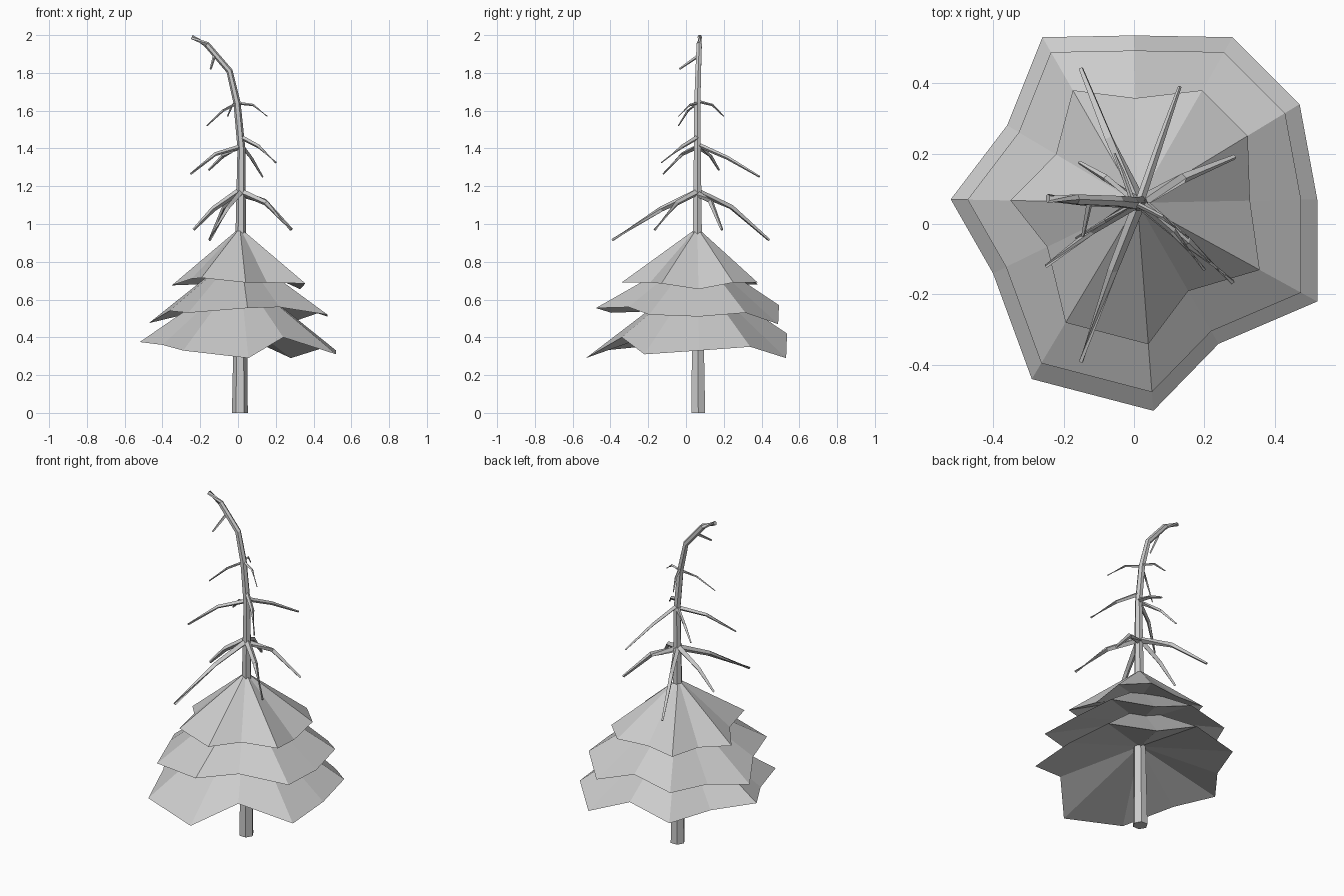
import bpy
import bmesh
from math import pi, cos, sin
from mathutils import Vector

if "Cube" in bpy.data.objects:
    bpy.data.objects.remove(bpy.data.objects["Cube"], do_unlink=True)

grey = bpy.data.materials.new("light grey")
grey.use_nodes = True
grey.diffuse_color = (0.6, 0.6, 0.6, 1)
grey.node_tree.nodes["Principled BSDF"].inputs["Base Color"].default_value = (0.6, 0.6, 0.6, 1)


def finish(name, bm):
    bmesh.ops.recalc_face_normals(bm, faces=bm.faces)
    mesh = bpy.data.meshes.new(name)
    bm.to_mesh(mesh)
    bm.free()
    mesh.materials.append(grey)
    obj = bpy.data.objects.new(name, mesh)
    bpy.context.scene.collection.objects.link(obj)
    return obj


def limb(name, points, radii, sides):
    """Tapered faceted tube that follows a path."""
    bm = bmesh.new()
    points = [Vector(p) for p in points]
    rings = []
    for i, (p, r) in enumerate(zip(points, radii)):
        before, after = points[max(i - 1, 0)], points[min(i + 1, len(points) - 1)]
        along = (after - before).normalized()
        side = Vector((0, 1, 0)) if abs(along.z) > 0.5 else Vector((0, 0, 1))
        u = side.cross(along).normalized()
        v = along.cross(u)
        turns = [2 * pi * k / sides for k in range(sides)]
        rings.append([bm.verts.new(p + r * (cos(t) * u + sin(t) * v)) for t in turns])
    for low, high in zip(rings, rings[1:]):
        for k in range(sides):
            n = (k + 1) % sides
            bm.faces.new((low[k], low[n], high[n], high[k]))
    bm.faces.new(rings[0])
    bm.faces.new(rings[-1])
    return finish(name, bm)


# Rim plan shared by the foliage skirts, relative to the trunk
axis = Vector((0.01, 0.06, 0))
rim = [(-.27, .47), (-.01, .475), (.27, .47), (.46, .28), (.51, .01), (.51, -.28),
       (.23, -.4), (.045, -.59), (-.3, -.5), (-.41, -.2), (-.53, .01), (-.37, .22)]
notches = (1, 4, 6, 9, 11)


def skirt(name, scale, notch, heights, top, under):
    """Ragged cone with a shallow hollow underside."""
    bm = bmesh.new()
    edge = []
    for i, ((x, y), z) in enumerate(zip(rim, heights)):
        s = scale * (notch if i in notches else 1)
        edge.append(bm.verts.new(axis + Vector((x * s, y * s, z))))
    for height in (top, under):
        tip = bm.verts.new(axis + Vector((0, 0, height)))
        for a, b in zip(edge, edge[1:] + edge[:1]):
            bm.faces.new((a, b, tip))
    return finish(name, bm)


skirt("lower_foliage", 1, 1,
      (.36, .42, .29, .35, .33, .31, .4, .29, .33, .36, .375, .37), .74, .5)
skirt("middle_foliage", .91, 1,
      (.52, .57, .47, .53, .51, .52, .56, .555, .53, .54, .475, .51), .86, .66)
skirt("upper_foliage", .68, .92,
      (.68, .69, .69, .69, .655, .685, .69, .69, .715, .71, .675, .68), .98, .8)

# Trunk bending over at the top
limb("trunk",
     [(.01, .065, 0), (.015, .06, 1), (.018, .06, 1.4), (-.005, .06, 1.64),
      (-.045, .065, 1.81), (-.165, .07, 1.95), (-.245, .073, 1.99)],
     (.042, .027, .021, .019, .017, .016, .013), 6)

# Bare branches in tiers: radius, then start height, middle and end of each
tiers = {
    "low": (.018, [
        (1.17, (-.06, -.13, 1.08), (-.15, -.39, .915)),
        (1.17, (-.07, .24, 1.09), (-.15, .44, .915)),
        (1.18, (-.13, .065, 1.08), (-.235, .07, .97)),
        (1.17, (.15, -.05, 1.11), (.28, -.165, .97)),
        (1.16, (.14, .13, 1.12), (.285, .19, .97))]),
    "middle": (.013, [
        (1.41, (-.12, -.02, 1.37), (-.25, -.12, 1.265)),
        (1.46, (.11, -.02, 1.41), (.2, -.13, 1.325)),
        (1.42, (.07, .22, 1.35), (.13, .39, 1.25)),
        (1.41, (-.08, .13, 1.36), (-.155, .175, 1.285))]),
    "high": (.008, [
        (1.64, (-.08, .01, 1.6), (-.165, -.04, 1.52)),
        (1.64, (.08, .02, 1.63), (.155, -.04, 1.57)),
        (1.65, (-.03, .14, 1.63), (-.055, .2, 1.57))]),
}
for tier, (radius, branches) in tiers.items():
    for i, (height, middle, end) in enumerate(branches):
        start = (-.003 if tier == "high" else .016, .062, height)
        limb(f"{tier}_branch_{i + 1}", [start, middle, end],
             (radius, radius * .8, radius * .4), 4)

# Small twig near the tip
limb("tip_twig", [(-.125, .065, 1.89), (-.145, -.035, 1.82)], (.009, .005), 4)
